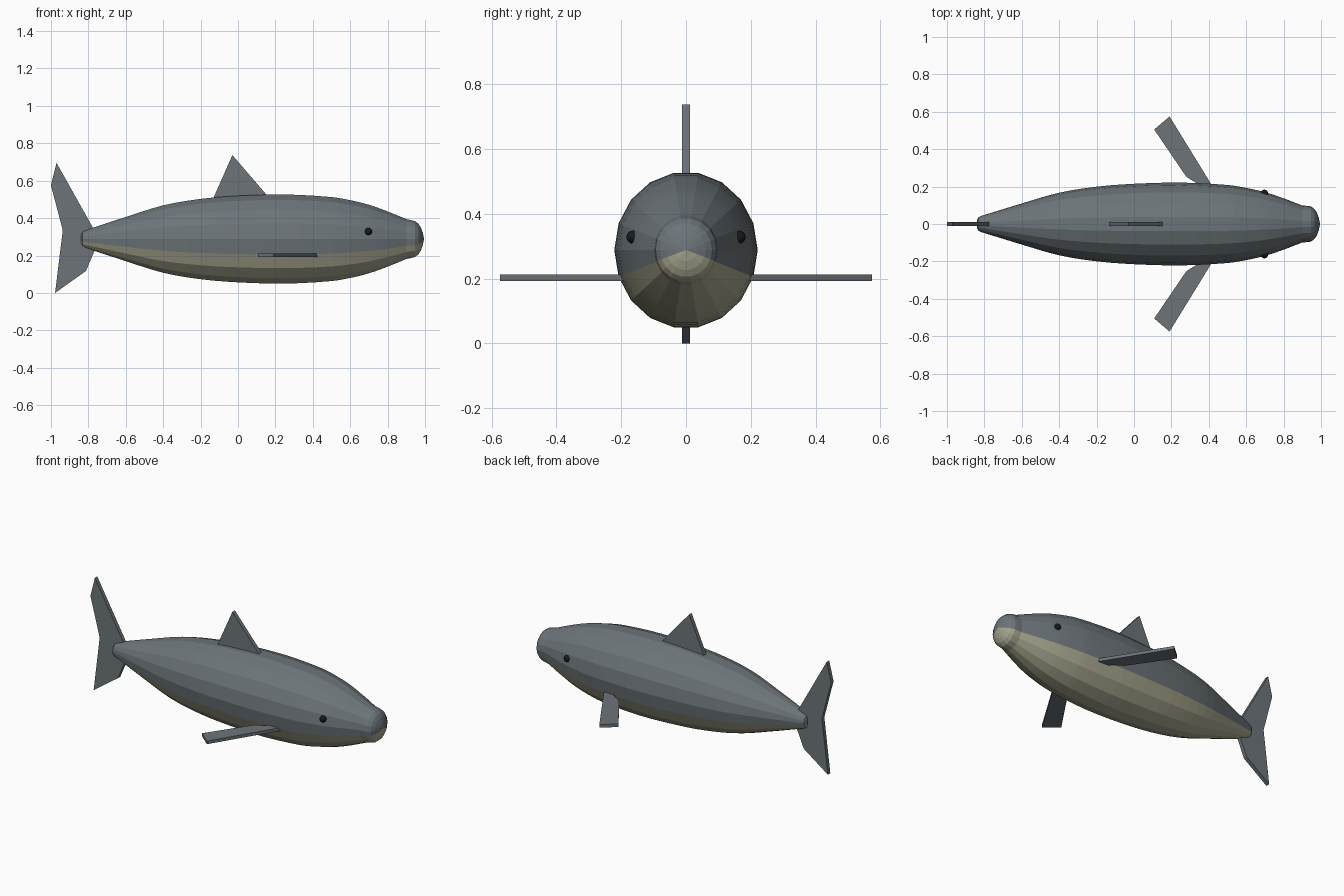
import bpy, bmesh, math

if "Cube" in bpy.data.objects:
    bpy.data.objects.remove(bpy.data.objects["Cube"])

def material(name, rgb):
    m = bpy.data.materials.new(name)
    m.diffuse_color = (*rgb, 1)
    m.use_nodes = True
    m.node_tree.nodes["Principled BSDF"].inputs["Base Color"].default_value = m.diffuse_color
    return m

GREY = material("slate_grey", (0.15, 0.175, 0.19))
BELLY = material("pale_belly", (0.40, 0.39, 0.28))
BLACK = material("eye_black", (0.01, 0.01, 0.012))

def finish(bm, name, mats):
    bmesh.ops.recalc_face_normals(bm, faces=bm.faces)
    me = bpy.data.meshes.new(name)
    bm.to_mesh(me)
    bm.free()
    for m in mats:
        me.materials.append(m)
    ob = bpy.data.objects.new(name, me)
    bpy.context.collection.objects.link(ob)
    return ob

def smooth_profile(pts, steps):
    # Catmull-Rom interpolation of (x, radius) stations
    out = []
    for i in range(len(pts) - 1):
        a, b, c, d = (pts[min(max(i + k, 0), len(pts) - 1)] for k in (-1, 0, 1, 2))
        ma = (c[1] - a[1]) / (c[0] - a[0])
        mb = (d[1] - b[1]) / (d[0] - b[0])
        h = c[0] - b[0]
        for s in range(steps):
            t = s / steps
            r = ((2*t**3 - 3*t**2 + 1) * b[1] + (t**3 - 2*t**2 + t) * h * ma
                 + (3*t**2 - 2*t**3) * c[1] + (t**3 - t**2) * h * mb)
            out.append((b[0] + h * t, r))
    return out + [pts[-1]]

# Body: 18-sided loft with rounded tail end and blunt snout
N, CZ = 18, 0.288
stations = [(-0.815, 0.048), (-0.6, 0.12), (-0.4, 0.183), (-0.2, 0.218), (0, 0.235),
            (0.25, 0.242), (0.5, 0.228), (0.6, 0.211), (0.7, 0.186), (0.8, 0.150), (0.9, 0.108)]
rings = [(-0.838, 0.027), (-0.832, 0.04)] + smooth_profile(stations, 3)
rings += [(0.925, 0.103), (0.945, 0.098), (0.965, 0.083), (0.978, 0.062), (0.988, 0.034)]

bm = bmesh.new()
loops = []
for x, r in rings:
    k = 0.915 + 0.055 * max(0, min(1, (x - 0.9) / 0.05))
    loops.append([bm.verts.new((x, r * k * math.cos(2 * math.pi * j / N),
                                CZ + r * math.sin(2 * math.pi * j / N))) for j in range(N)])
tips = [bm.verts.new((-0.84, 0, CZ)), bm.verts.new((0.995, 0, CZ))]
for j in range(N):
    n = (j + 1) % N
    belly = 1 if 10 <= j <= 16 else 0
    faces = [bm.faces.new((p[j], p[n], q[n], q[j])) for p, q in zip(loops, loops[1:])]
    faces += [bm.faces.new((tips[0], loops[0][j], loops[0][n])),
              bm.faces.new((tips[1], loops[-1][n], loops[-1][j]))]
    for f in faces:
        f.material_index = belly
finish(bm, "body", [GREY, BELLY])

def plate(name, coords, offset):
    # Extrude a flat outline by the given vector
    bm = bmesh.new()
    face = bm.faces.new([bm.verts.new(c) for c in coords])
    ext = bmesh.ops.extrude_face_region(bm, geom=[face])["geom"]
    bmesh.ops.translate(bm, vec=offset, verts=[v for v in ext if isinstance(v, bmesh.types.BMVert)])
    return finish(bm, name, [GREY])

# Upright fins
dorsal = [(-0.148, 0.47), (-0.03, 0.737), (0.155, 0.522), (0.155, 0.47)]
tail = [(-0.97, 0.70), (-1.0, 0.58), (-0.937, 0.34), (-0.978, 0.005),
        (-0.813, 0.122), (-0.765, 0.235), (-0.765, 0.335)]
for name, outline in (("dorsal_fin", dorsal), ("tail_fin", tail)):
    plate(name, [(x, -0.012, z) for x, z in outline], (0, 0.024, 0))
bpy.data.objects["tail_fin"].location.z = -0.005

# Side fins and eyes, mirrored left and right
pectoral = [(0.43, 0.185), (0.19, 0.575), (0.108, 0.505), (0.28, 0.252), (0.345, 0.212), (0.35, 0.16)]
for side, s in (("left", 1), ("right", -1)):
    plate("side_fin_" + side, [(x, s * y, 0.193) for x, y in pectoral], (0, 0, 0.019))
    bm = bmesh.new()
    bmesh.ops.create_uvsphere(bm, u_segments=12, v_segments=8, radius=0.02)
    eye = finish(bm, "eye_" + side, [BLACK])
    eye.location = (0.697, s * 0.164, 0.328)
